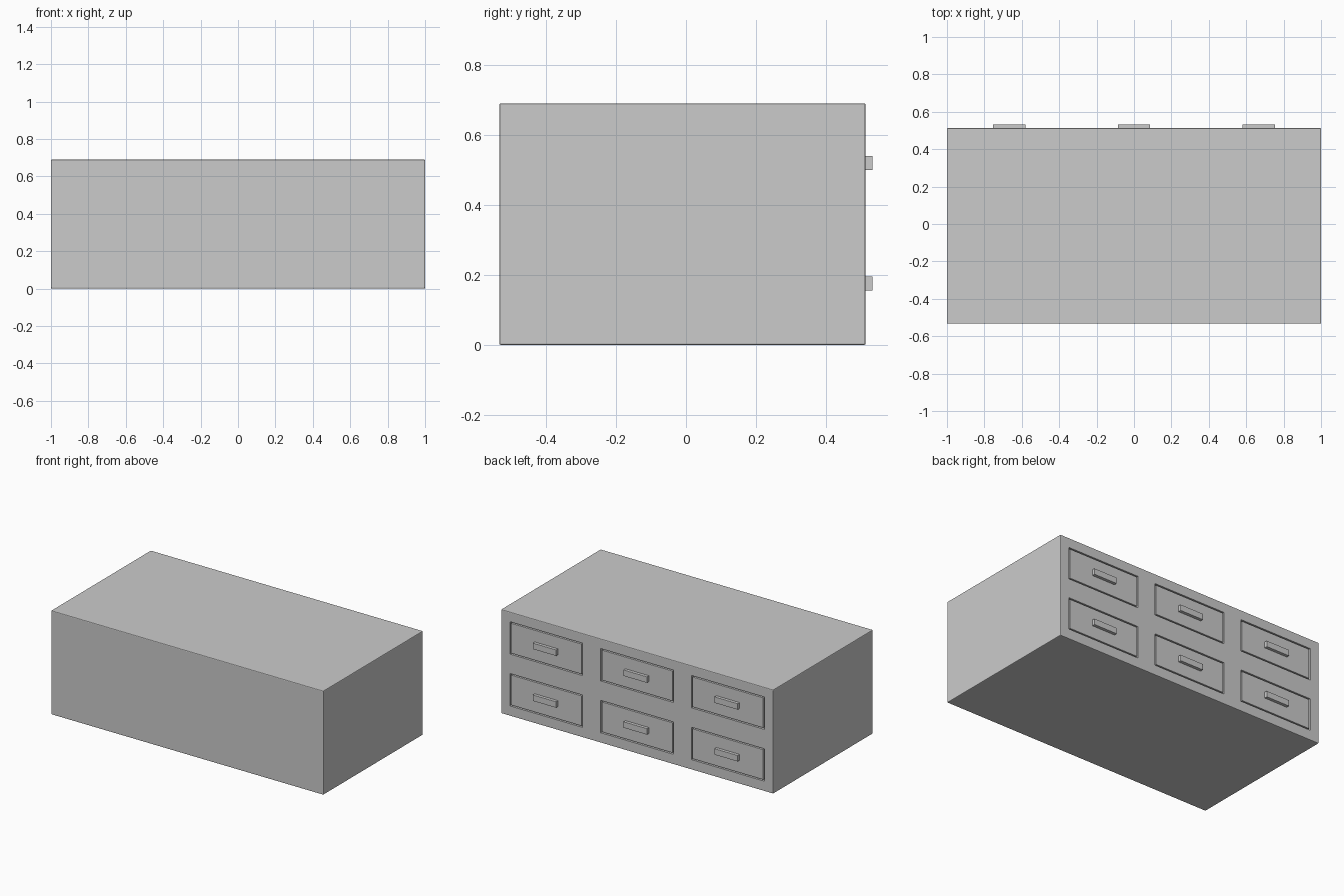
import bpy

if "Cube" in bpy.data.objects:
    bpy.data.objects.remove(bpy.data.objects["Cube"])

Y_FRONT, Y_BACK, HEIGHT = -0.533, 0.513, 0.69
COLUMNS = (-0.667, 0.0, 0.667)
ROWS = (0.174, 0.518)
DRAWER_W, DRAWER_H, GAP, DEPTH = 0.535, 0.215, 0.008, 0.02


def box(name, x, y, z, bevel=0.0):
    """Box from (min, max) ranges on each axis."""
    bpy.ops.mesh.primitive_cube_add(size=1)
    ob = bpy.context.object
    ob.name = name
    for v in ob.data.vertices:
        v.co = [r[0] + (r[1] - r[0]) * (c + 0.5) for r, c in zip((x, y, z), v.co)]
    if bevel:
        mod = ob.modifiers.new("soft_edges", 'BEVEL')
        mod.width, mod.segments = bevel, 2
    return ob


def span(centre, size):
    return (centre - size / 2, centre + size / 2)


# Solid cabinet block
body = box("cabinet_body", (-1, 1), (Y_FRONT, Y_BACK), (0, HEIGHT), 0.005)

for r, z in enumerate(ROWS):
    for c, x in enumerate(COLUMNS):
        tag = f"{r + 1}_{c + 1}"
        # Recess in the back face for each drawer
        cutter = box("recess_cutter_" + tag, span(x, DRAWER_W),
                     (Y_BACK - DEPTH, Y_BACK + 0.05), span(z, DRAWER_H))
        cutter.hide_render = True
        cutter.hide_set(True)
        cut = body.modifiers.new("recess_" + tag, 'BOOLEAN')
        cut.object, cut.operation, cut.solver = cutter, 'DIFFERENCE', 'EXACT'
        # Flush drawer front, leaving a thin groove around it
        box("drawer_front_" + tag, span(x, DRAWER_W - 2 * GAP),
            (Y_BACK - DEPTH, Y_BACK), span(z, DRAWER_H - 2 * GAP), 0.001)
        # Bar handle
        box("drawer_handle_" + tag, span(x, 0.172),
            (Y_BACK - 0.003, -Y_FRONT), span(z + 0.002, 0.04), 0.001)
